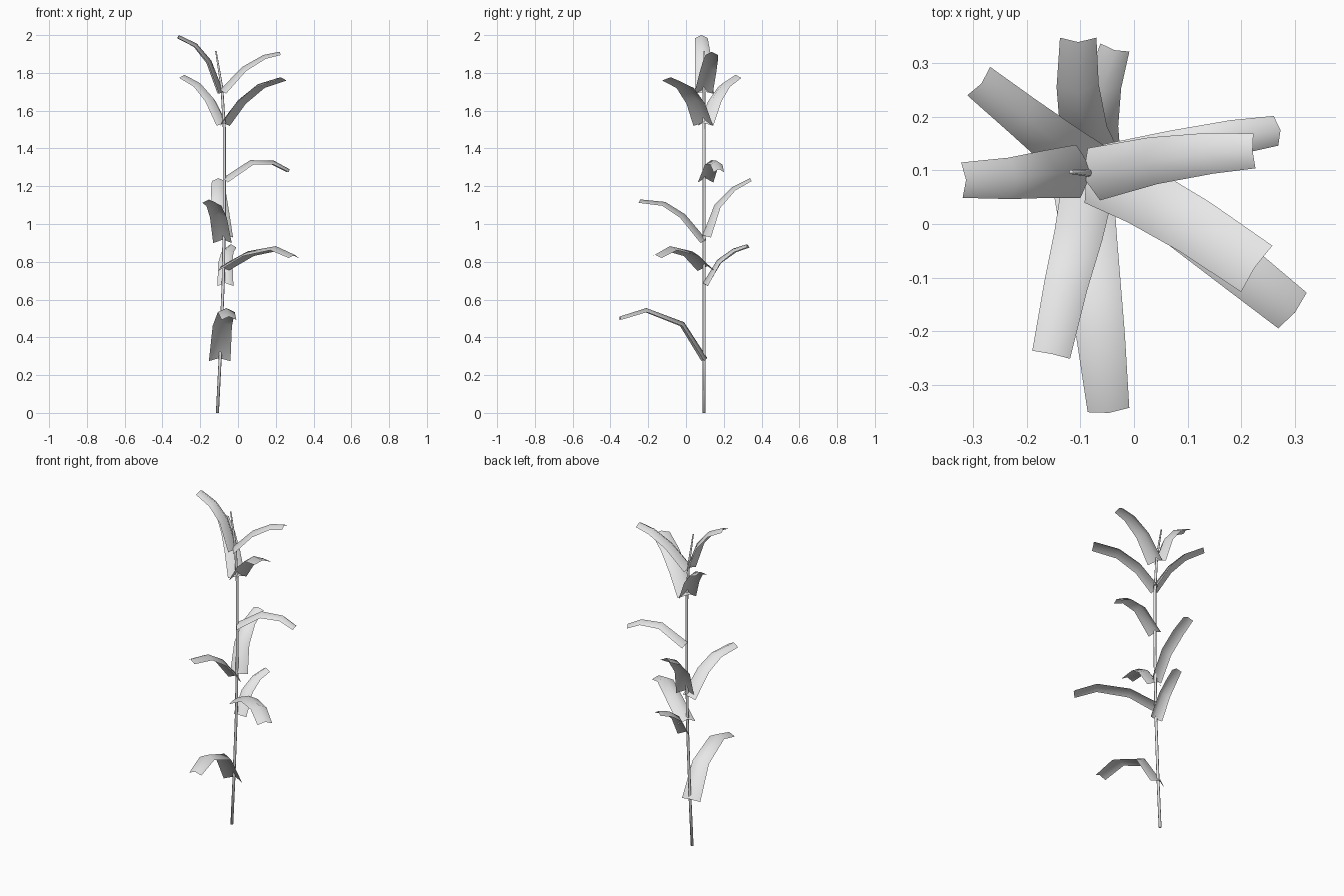
import bpy, bmesh, math
from mathutils import Vector

cube = bpy.data.objects.get("Cube")
if cube:
    bpy.data.objects.remove(cube, do_unlink=True)

grey = bpy.data.materials.new("plain_grey")
grey.use_nodes = True
grey.diffuse_color = (0.8, 0.8, 0.8, 1)
grey.node_tree.nodes["Principled BSDF"].inputs["Base Color"].default_value = (0.8, 0.8, 0.8, 1)


def finish(name, bm):
    """Turn a bmesh into a smooth grey object."""
    mesh = bpy.data.meshes.new(name)
    for f in bm.faces:
        f.smooth = True
    bm.to_mesh(mesh)
    bm.free()
    mesh.materials.append(grey)
    obj = bpy.data.objects.new(name, mesh)
    bpy.context.collection.objects.link(obj)
    return obj


def leaf(name, path, base_width, tip_width):
    """Strip along a midrib path, both edges folded down below the midrib."""
    pts = [Vector(p) for p in path]
    n = len(pts) - 1
    bm = bmesh.new()
    rows = []
    for i, p in enumerate(pts):
        a, b = pts[max(i - 1, 0)], pts[min(i + 1, n)]
        tangent = (b - a).normalized()
        side = tangent.cross(Vector((0, 0, 1))).normalized()
        normal = side.cross(tangent)
        t = i / n
        half = (base_width + (tip_width - base_width) * t) / 2
        drop = normal * (0.029 - 0.011 * t)
        rows.append([bm.verts.new(q) for q in
                     (p - side * half - drop, p, p + side * half - drop)])
    for r0, r1 in zip(rows, rows[1:]):
        for j in range(2):
            bm.faces.new((r0[j], r0[j + 1], r1[j + 1], r1[j]))
    return finish(name, bm)


def stem(name, path, sides=8):
    """Tapered tube through (x, y, z, radius) stations with closed ends."""
    bm = bmesh.new()
    rings = []
    for x, y, z, r in path:
        rings.append([bm.verts.new((x + r * math.cos(2 * math.pi * k / sides),
                                    y + r * math.sin(2 * math.pi * k / sides), z))
                      for k in range(sides)])
    for a, b in zip(rings, rings[1:]):
        for k in range(sides):
            m = (k + 1) % sides
            bm.faces.new((a[k], a[m], b[m], b[k]))
    bm.faces.new(rings[0][::-1])
    bm.faces.new(rings[-1])
    return finish(name, bm)


# Stalk, leaning slightly and bending at the top
stem("stalk", [(-0.109, 0.096, 0, 0.008), (-0.094, 0.096, 0.3, 0.008),
               (-0.078, 0.096, 0.7, 0.008), (-0.072, 0.096, 1.1, 0.008),
               (-0.072, 0.095, 1.5, 0.008), (-0.085, 0.095, 1.72, 0.007),
               (-0.117, 0.097, 1.915, 0.004)])

# Leaves from bottom to top: midrib points, base width, tip width
LEAVES = [
    ("lowest_front_leaf", [(-0.10, 0.113, 0.29), (-0.085, -0.01, 0.48),
                           (-0.062, -0.21, 0.555), (-0.047, -0.352, 0.51)], 0.115, 0.078),
    ("lower_back_leaf", [(-0.066, 0.09, 0.687), (-0.068, 0.165, 0.81),
                         (-0.058, 0.25, 0.87), (-0.037, 0.324, 0.893)], 0.085, 0.056),
    ("lower_left_leaf", [(-0.09, 0.113, 0.777), (0.05, 0.033, 0.855),
                         (0.20, -0.085, 0.883), (0.300, -0.165, 0.837)], 0.105, 0.085),
    ("middle_front_leaf", [(-0.078, 0.108, 0.918), (-0.10, -0.005, 1.052),
                           (-0.126, -0.11, 1.117), (-0.154, -0.242, 1.13)], 0.10, 0.072),
    ("middle_back_leaf", [(-0.062, 0.088, 0.94), (-0.088, 0.15, 1.10),
                          (-0.104, 0.245, 1.195), (-0.104, 0.339, 1.243)], 0.10, 0.068),
    ("middle_left_leaf", [(-0.08, 0.10, 1.244), (0.065, 0.135, 1.338),
                          (0.19, 0.162, 1.335), (0.273, 0.175, 1.290)], 0.085, 0.056),
    ("upper_left_leaf", [(-0.088, 0.101, 1.538), (0.0, 0.06, 1.655),
                         (0.105, 0.0, 1.74), (0.225, -0.081, 1.777)], 0.115, 0.104),
    ("upper_right_leaf", [(-0.064, 0.09, 1.536), (-0.13, 0.14, 1.665),
                          (-0.20, 0.195, 1.745), (-0.284, 0.262, 1.79)], 0.10, 0.068),
    ("top_right_leaf", [(-0.077, 0.10, 1.70), (-0.141, 0.095, 1.865),
                        (-0.218, 0.086, 1.955), (-0.313, 0.082, 2.0)], 0.10, 0.066),
    ("top_left_leaf", [(-0.095, 0.088, 1.71), (0.02, 0.115, 1.83),
                       (0.135, 0.131, 1.895), (0.221, 0.136, 1.912)], 0.10, 0.065),
]
for spec in LEAVES:
    leaf(*spec)
